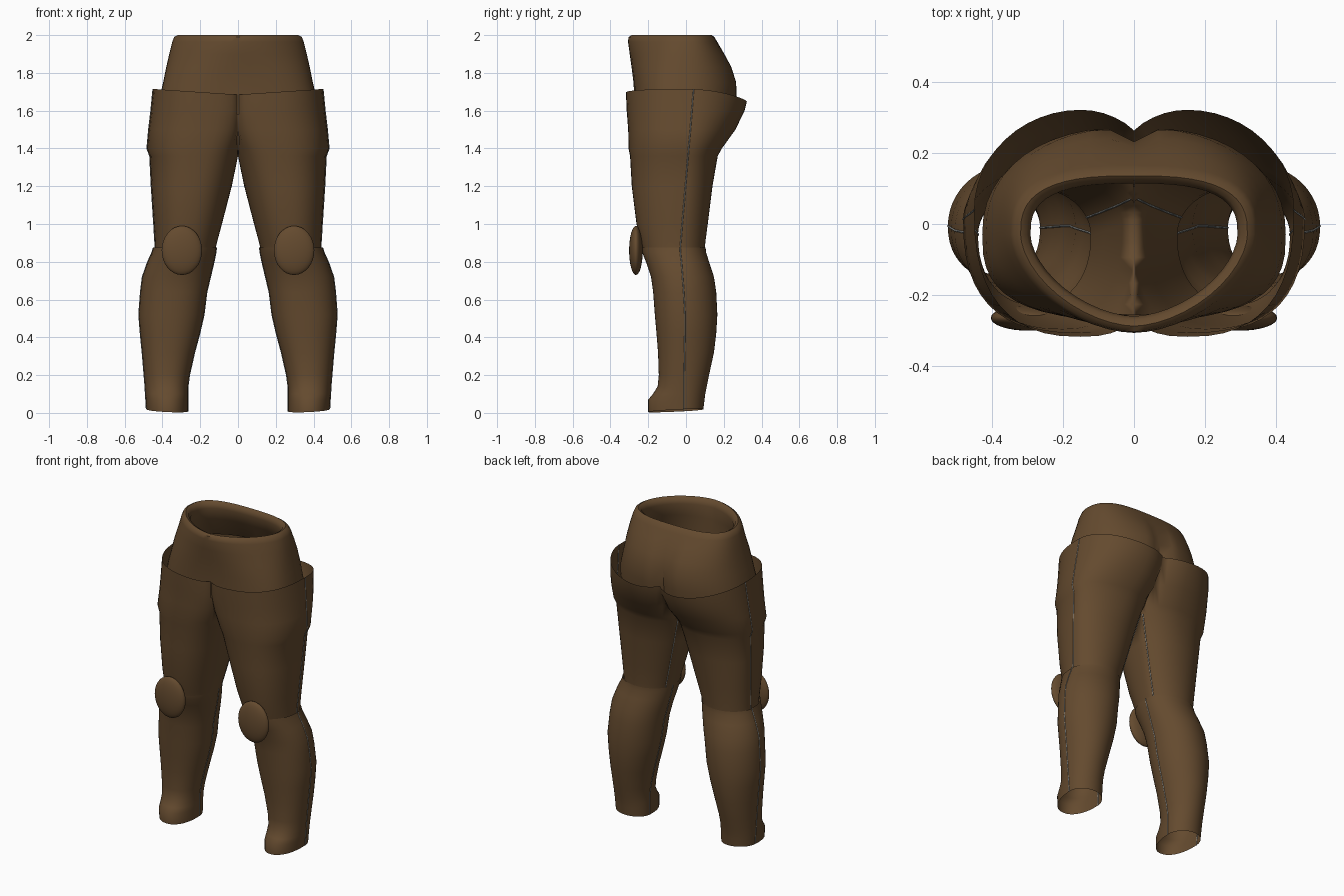
import bpy, bmesh, math

if "Cube" in bpy.data.objects:
    bpy.data.objects.remove(bpy.data.objects["Cube"])

SIDES = 48


def material(name, rgb):
    m = bpy.data.materials.new(name)
    m.diffuse_color = (*rgb, 1)
    m.use_nodes = True
    m.node_tree.nodes["Principled BSDF"].inputs["Base Color"].default_value = m.diffuse_color
    return m


brown = material("brown_cloth", (0.128, 0.069, 0.028))
grey = material("grey_seam", (0.27, 0.28, 0.27))


def ring(z, x0, xc, x1, y0, yc, y1, front=2.2, back=2.0):
    """Rounded outline with its own reach and squareness on each side."""
    pts = []
    for i in range(SIDES):
        a = 2 * math.pi * i / SIDES
        c, s = math.cos(a), math.sin(a)
        p = 2 / (back if s > 0 else front)
        rx = x1 - xc if c > 0 else xc - x0
        ry = y1 - yc if s > 0 else yc - y0
        pts.append([xc + math.copysign(abs(c) ** p, c) * rx,
                    yc + math.copysign(abs(s) ** p, s) * ry, z])
    return pts


def finish(ob, angle=50):
    ob.data.materials.append(brown)
    bpy.ops.object.select_all(action='DESELECT')
    ob.select_set(True)
    bpy.context.view_layer.objects.active = ob
    bpy.ops.object.shade_smooth_by_angle(angle=math.radians(angle))


def loft(name, rings, mirror=False):
    """Open tube through the rings."""
    bm = bmesh.new()
    rows = [[bm.verts.new(p) for p in r] for r in rings]
    for lo, hi in zip(rows, rows[1:]):
        for i in range(SIDES):
            j = (i + 1) % SIDES
            quad = (lo[i], lo[j], hi[j], hi[i])
            # leave the two sides open to each other on the centre line
            if mirror and all(v.co.x < 1e-5 for v in quad):
                continue
            bm.faces.new(quad)
    bmesh.ops.delete(bm, geom=[v for v in bm.verts if not v.link_faces], context='VERTS')
    me = bpy.data.meshes.new(name)
    bm.to_mesh(me)
    bm.free()
    ob = bpy.data.objects.new(name, me)
    bpy.context.collection.objects.link(ob)
    finish(ob)
    if mirror:
        ob.modifiers.new("mirror", 'MIRROR').use_axis[0] = True
    return ob


def seam(name, pts):
    """Hair-thin grey piping along a line of points, on both legs."""
    cu = bpy.data.curves.new(name, 'CURVE')
    cu.dimensions = '3D'
    cu.bevel_depth = .003
    cu.bevel_resolution = 0
    sp = cu.splines.new('POLY')
    sp.points.add(len(pts) - 1)
    for q, p in zip(sp.points, pts):
        q.co = (*p, 1)
    cu.materials.append(grey)
    ob = bpy.data.objects.new(name, cu)
    bpy.context.collection.objects.link(ob)
    ob.modifiers.new("mirror", 'MIRROR').use_axis[0] = True


# Waist: half width, front, back, depth of the rear cleft, squareness
waist = []
for z, w, y0, y1, cleft, f, b in [
        (1.58, .428, -.270, .262, .045, 2.8, 2.3),
        (1.66, .418, -.273, .274, .045, 2.7, 2.3),
        (1.75, .396, -.278, .272, .040, 2.5, 2.3),
        (1.83, .380, -.288, .245, .028, 2.2, 2.4),
        (1.90, .364, -.298, .205, .010, 1.9, 2.6),
        (1.965, .348, -.307, .165, 0, 1.75, 2.8),
        (1.99, .338, -.304, .150, 0, 1.7, 2.8),
        (2.00, .320, -.288, .136, 0, 1.7, 2.8),
        (1.99, .302, -.270, .122, 0, 1.7, 2.8),
        (1.96, .292, -.260, .114, 0, 1.7, 2.8),
        (1.88, .315, -.260, .150, 0, 1.9, 2.6),
        (1.75, .370, -.255, .235, .03, 2.4, 2.3)]:
    r = ring(z, -w, 0, w, y0, -.03, y1, f, b)
    for p in r:
        if p[1] > 0:
            p[1] -= cleft * math.exp(-(p[0] / .045) ** 2)
    waist.append(r)
loft("waist", waist)

# Thighs: inner edges that cross the centre line are flattened onto it
thigh = [ring(*s) for s in [
    (.855, .122, .28, .440, -.228, -.032, .100, 2.2),
    (.90, .112, .28, .440, -.240, -.028, .102, 2.2),
    (1.00, .085, .265, .446, -.262, -.02, .115, 2.3),
    (1.20, .033, .24, .459, -.287, -.003, .140, 2.4),
    (1.36, -.008, .20, .467, -.296, .011, .168, 2.5),
    (1.40, -.025, .19, .482, -.304, .014, .190, 2.5),
    (1.50, -.07, .16, .473, -.306, .023, .262, 2.5),
    (1.60, -.10, .15, .461, -.314, .031, .310, 2.5),
    (1.715, -.10, .15, .450, -.318, .04, .322, 2.5)]]
for r in thigh:
    for p in r:
        p[0] = max(p[0], 0)
for p in thigh[-1]:  # sloping upper hem
    p[2] -= .45 * max(p[1], 0) ** 2 + .03 * (1 - p[0] / .45)
loft("thighs", thigh, True)

# Shins, flaring forward over the foot, closing round the thigh hem
shin = [ring(*s) for s in [
    (.012, .265, .375, .485, -.200, -.01, .092),
    (.07, .265, .375, .488, -.200, -.01, .098),
    (.10, .265, .376, .490, -.175, -.01, .102),
    (.14, .265, .376, .492, -.150, -.01, .110),
    (.20, .257, .376, .497, -.144, -.01, .122),
    (.32, .230, .37, .507, -.148, -.008, .148),
    (.42, .203, .36, .517, -.156, -.006, .160),
    (.52, .180, .35, .525, -.165, -.006, .166),
    (.64, .165, .33, .516, -.174, -.012, .160),
    (.72, .146, .32, .506, -.185, -.018, .148),
    (.80, .127, .30, .478, -.212, -.024, .122),
    (.85, .117, .285, .455, -.232, -.03, .106),
    (.875, .114, .28, .448, -.236, -.031, .104)]]
for p in shin[0]:  # hem rises to the back and outside
    p[2] += .05 * (p[1] + .05) + .05 * (p[0] - .375)
loft("shins", shin, True)

# Side seams on both legs
half = SIDES // 2
seam("thigh_outer_seams", [r[0] for r in thigh])
seam("thigh_inner_seams", [r[half - 3] for r in thigh[:5]])
seam("shin_outer_seams", [r[0] for r in shin])
seam("shin_inner_seams", [r[half] for r in shin])

# Oval knee pads
for side, label in ((-1, "right"), (1, "left")):
    bpy.ops.mesh.primitive_uv_sphere_add(segments=32, ring_count=16,
                                         location=(side * .297, -.265, .86))
    pad = bpy.context.object
    pad.name = label + "_knee_pad"
    pad.scale = (.107, .036, .13)
    finish(pad)
